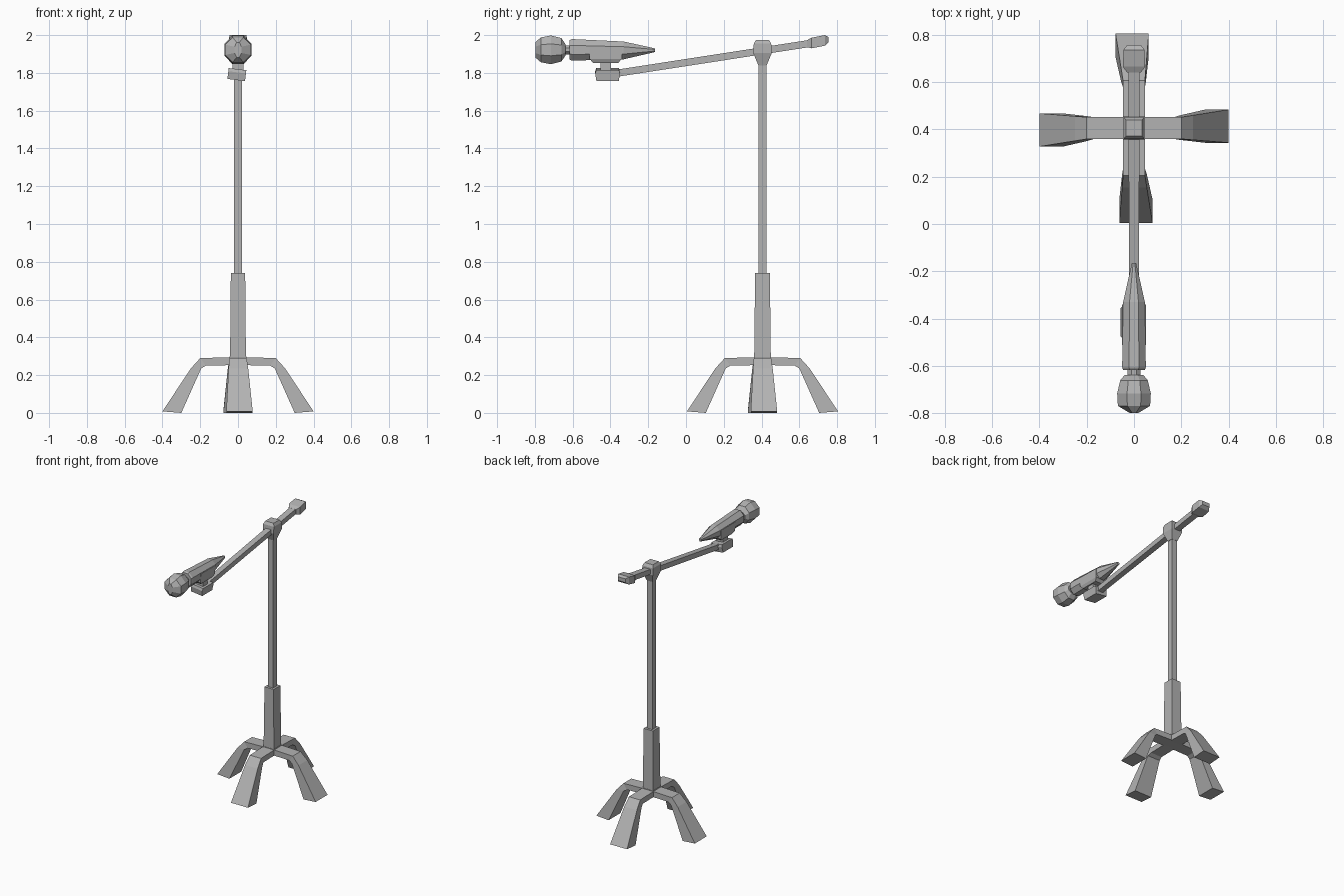
import bpy, bmesh, math

cube = bpy.data.objects.get("Cube")
if cube:
    bpy.data.objects.remove(cube, do_unlink=True)

grey = bpy.data.materials.new("mid grey")
grey.use_nodes = True
colour = (0.45, 0.45, 0.45, 1)
grey.diffuse_color = colour
grey.node_tree.nodes["Principled BSDF"].inputs["Base Color"].default_value = colour

POLE_Y = 0.405   # the upright stands behind the middle
MIC_Z = 1.922    # height of the microphone's axis


def loft(name, rings):
    """Skin a list of equal-length point rings and cap both ends."""
    bm = bmesh.new()
    loops = [[bm.verts.new(p) for p in ring] for ring in rings]
    for a, b in zip(loops, loops[1:]):
        n = len(a)
        for i in range(n):
            j = (i + 1) % n
            bm.faces.new((a[i], a[j], b[j], b[i]))
    bm.faces.new(loops[0])
    bm.faces.new(loops[-1])
    bmesh.ops.recalc_face_normals(bm, faces=bm.faces[:])
    mesh = bpy.data.meshes.new(name)
    bm.to_mesh(mesh)
    bm.free()
    mesh.materials.append(grey)
    obj = bpy.data.objects.new(name, mesh)
    bpy.context.collection.objects.link(obj)
    return obj


def polygon(half_u, half_v, sides):
    """Flat-on polygon with the given half extents."""
    grow = 1 / math.cos(math.pi / sides)
    angles = [(i + 0.5) * math.tau / sides for i in range(sides)]
    return [(half_u * grow * math.cos(a), half_v * grow * math.sin(a)) for a in angles]


def upright(name, sections, y=POLE_Y, sides=4):
    """Sections along z: (z, half x, half y)."""
    return loft(name, [[(u, y + v, z) for u, v in polygon(hx, hy, sides)]
                       for z, hx, hy in sections])


def lengthwise(name, sections, sides=8):
    """Sections along y: (y, centre z, half x, half z)."""
    return loft(name, [[(u, y, z + v) for u, v in polygon(hx, hz, sides)]
                       for y, z, hx, hz in sections])


# Base: four splayed legs around a hub
# Each section: top radius, top z, bottom radius, bottom z, half width, sideways shift
leg_sections = [
    (0.03, 0.295, 0.03, 0.253, 0.046, 0),
    (0.20, 0.29, 0.17, 0.25, 0.046, 0),
    (0.25, 0.235, 0.195, 0.235, 0.052, 0.002),
    (0.40, 0.008, 0.30, 0, 0.07, 0.008),
]
for k, side in enumerate(("left", "back", "right", "front")):
    c, s = math.cos(k * math.pi / 2), math.sin(k * math.pi / 2)
    rings = []
    for rt, zt, rb, zb, w, d in leg_sections:
        corners = [(rt, d - w, zt), (rt, d + w, zt), (rb, d + w, zb), (rb, d - w, zb)]
        rings.append([(r * c - t * s, POLE_Y + r * s + t * c, z) for r, t, z in corners])
    loft(side + "_leg", rings)
upright("hub", [(0.253, 0.046, 0.046), (0.298, 0.046, 0.046)])

# Upright column and clamp
upright("lower_column", [(0.29, 0.042, 0.044), (0.74, 0.038, 0.039)])
upright("upper_pole", [(0.73, 0.022, 0.022), (1.86, 0.021, 0.021)])
upright("clamp", [(1.84, 0.024, 0.022), (1.905, 0.044, 0.049),
                  (1.955, 0.044, 0.046), (1.975, 0.034, 0.034)])

# Sloping boom arm with its counterweight
lengthwise("boom_arm", [(-0.40, 1.793, 0.02, 0.019), (0.67, 1.958, 0.024, 0.019)], sides=4)
lengthwise("counterweight", [(0.64, 1.955, 0.03, 0.018), (0.665, 1.958, 0.047, 0.028),
                             (0.735, 1.972, 0.044, 0.028), (0.755, 1.976, 0.03, 0.014)], sides=4)

# Slightly tilted block on the arm's end, with the holder above it
block = upright("mount_block", [(-0.029, 0.047, 0.059), (0.012, 0.047, 0.066),
                                (0.029, 0.047, 0.06)], y=0)
block.location = (-0.006, -0.415, 1.791)
block.rotation_euler = (0, math.radians(7), 0)
upright("holder_stem", [(1.81, 0.028, 0.027), (1.86, 0.028, 0.027)], y=-0.425)
upright("holder_cradle", [(1.853, 0.038, 0.066), (1.873, 0.048, 0.085),
                          (1.938, 0.051, 0.085)], y=-0.425)

# Microphone: tapering handle, collar and faceted head
lengthwise("microphone_handle", [
    (-0.617, MIC_Z, 0.046, 0.05), (-0.605, MIC_Z, 0.05, 0.057),
    (-0.33, MIC_Z - 0.003, 0.046, 0.047), (-0.165, MIC_Z - 0.002, 0.009, 0.01)])
lengthwise("microphone_collar", [(-0.645, MIC_Z, 0.027, 0.024), (-0.61, MIC_Z, 0.027, 0.024)])
lengthwise("microphone_head", [
    (-0.638, MIC_Z, 0.04, 0.03), (-0.66, MIC_Z, 0.058, 0.062),
    (-0.715, MIC_Z, 0.071, 0.076), (-0.768, MIC_Z, 0.068, 0.066),
    (-0.798, MIC_Z, 0.018, 0.04)])
